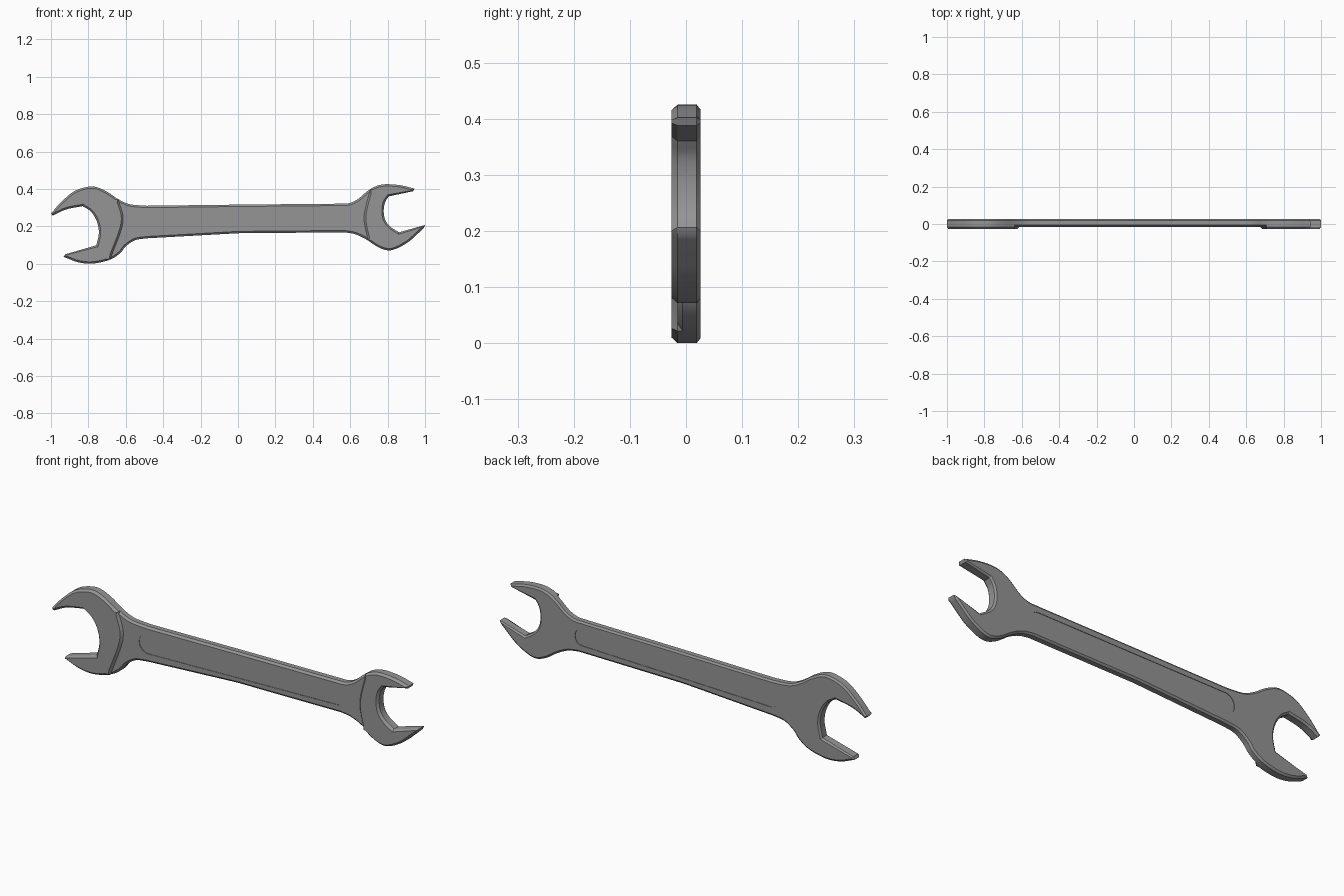
import bpy, bmesh, math
from mathutils import Vector

if "Cube" in bpy.data.objects:
    bpy.data.objects.remove(bpy.data.objects["Cube"])


def spline(pts, steps=5):
    """Smooth curve through the points (Catmull-Rom)."""
    p = [Vector(q) for q in pts]
    p = [2 * p[0] - p[1]] + p + [2 * p[-1] - p[-2]]
    out = []
    for i in range(1, len(p) - 2):
        a, b, c, d = p[i - 1:i + 3]
        for s in range(steps):
            t = s / steps
            out.append(0.5 * (2 * b + (c - a) * t + (2 * a - 5 * b + 4 * c - d) * t * t
                              + (3 * b - a - 3 * c + d) * t ** 3))
    return out + [p[-2]]


def join(*parts):
    out = []
    for part in parts:
        for q in part:
            q = Vector(q)
            if not out or (q - out[-1]).length > 1e-4:
                out.append(q)
    return out


def inset(loop, d):
    """Move a counter-clockwise loop inwards, less at the sharp jaw tips."""
    out = []
    for i, q in enumerate(loop):
        a, b = q - loop[i - 1], loop[(i + 1) % len(loop)] - q
        e1, e2 = a.normalized(), b.normalized()
        n1, n2 = Vector((-e1.y, e1.x)), Vector((-e2.y, e2.x))
        n = (n1 + n2).normalized()
        sharp = e1.x * e2.y - e1.y * e2.x > 0.5
        amount = min(d, 0.35 * min(a.length, b.length)) if sharp else d
        out.append(q + n * amount / max(n.dot(n1), 0.6))
    return out


def loft(name, loop, rings):
    """Stack insets of the loop along y; rings are (y, inset)."""
    bm = bmesh.new()
    rows = [[bm.verts.new((q.x, y, q.y)) for q in (inset(loop, d) if d else loop)]
            for y, d in rings]
    n = len(loop)
    for a, b in zip(rows, rows[1:]):
        for i in range(n):
            j = (i + 1) % n
            bm.faces.new((a[i], a[j], b[j], b[i]))
    bm.faces.new(rows[0][::-1])
    bm.faces.new(rows[-1])
    # the wall winding is known, so orient everything without guessing
    if rings[-1][0] > rings[0][0]:
        bmesh.ops.reverse_faces(bm, faces=bm.faces[:])
    if bm.calc_volume(signed=True) < 0:
        bmesh.ops.reverse_faces(bm, faces=bm.faces[:])
    me = bpy.data.meshes.new(name)
    bm.to_mesh(me)
    bm.free()
    ob = bpy.data.objects.new(name, me)
    bpy.context.collection.objects.link(ob)
    return ob


def activate(ob):
    bpy.ops.object.select_all(action='DESELECT')
    ob.select_set(True)
    bpy.context.view_layer.objects.active = ob


# large head outline, from upper neck round the jaws to lower neck
large = join(
    spline([(-.487, .31), (-.577, .318), (-.64, .345), (-.695, .382), (-.75, .408),
            (-.80, .412), (-.877, .387), (-.95, .325), (-1, .268)]),
    spline([(-.99, .257), (-.92, .29), (-.83, .308)]),
    spline([(-.83, .308), (-.786, .278), (-.755, .227), (-.744, .165), (-.757, .099)]),
    [(-.757, .099), (-.925, .050)],
    spline([(-.932, .037), (-.855, .008), (-.775, 0.001), (-.684, .022), (-.631, .056),
            (-.599, .094), (-.55, .126), (-.487, .136)]))

# small head outline, from lower neck round the jaws to upper neck
small = join(
    spline([(.57, .168), (.626, .158), (.684, .131), (.743, .092), (.797, .072),
            (.845, .080), (.909, .115), (.957, .157), (.994, .192)]),
    [(1.0, .207), (.861, .168)],
    spline([(.861, .168), (.815, .198), (.787, .235), (.779, .285), (.787, .33), (.806, .36)]),
    [(.806, .36), (.937, .388)],
    spline([(.943, .402), (.866, .42), (.786, .425), (.733, .413), (.69, .387),
            (.64, .345), (.594, .324), (.54, .321)]))

# one-piece body: thinner at the front so the heads stand proud
body = loft("wrench_body", join(large, [(0, .163)], small, [(0, .316)]),
            [(.026, .009), (.019, 0), (-.006, 0), (-.015, .010)])

# raised front face of each head, ending in an arc at the neck
heads = []
for name, outline, centre, radius, mid in (
        ("large_head_face", large, (-.955, .22), .34, (-.615, .22)),
        ("small_head_face", small, (1.064, .25), .39, (.674, .25))):
    rim = [q for q in outline if (q - Vector(centre)).length < radius]
    arc = spline([rim[-1], mid, rim[0]], 8)[1:-1]
    heads.append(loft(name, rim + arc, [(-.006, 0), (-.015, 0), (-.026, .010)]))

# shallow tapered panel on both sides of the handle
slot = [Vector((cx + r * math.cos(a), cz + r * math.sin(a)))
        for cx, cz, r, start in ((-.478, .229, .050, 90), (.546, .245, .041, -90))
        for a in [math.radians(start + 180 * k / 12) for k in range(13)]]
for y0, y1 in ((-.03, -.0125), (.0235, .04)):
    cutter = loft("panel_cutter", slot, [(y0, 0), (y1, 0)])
    cutter.hide_render = True
    activate(body)
    mod = body.modifiers.new("panel", 'BOOLEAN')
    mod.operation = 'DIFFERENCE'
    mod.solver = 'EXACT'
    mod.object = cutter
    bpy.ops.object.modifier_apply(modifier=mod.name)
    bpy.data.objects.remove(cutter)

# dark steel
steel = bpy.data.materials.new("dark_steel")
steel.diffuse_color = (.3, .3, .3, 1)
steel.use_nodes = True
steel.node_tree.nodes["Principled BSDF"].inputs["Base Color"].default_value = steel.diffuse_color
for ob in [body] + heads:
    ob.data.materials.clear()
    ob.data.materials.append(steel)
    activate(ob)
    bpy.ops.object.shade_smooth_by_angle(angle=math.radians(25))
